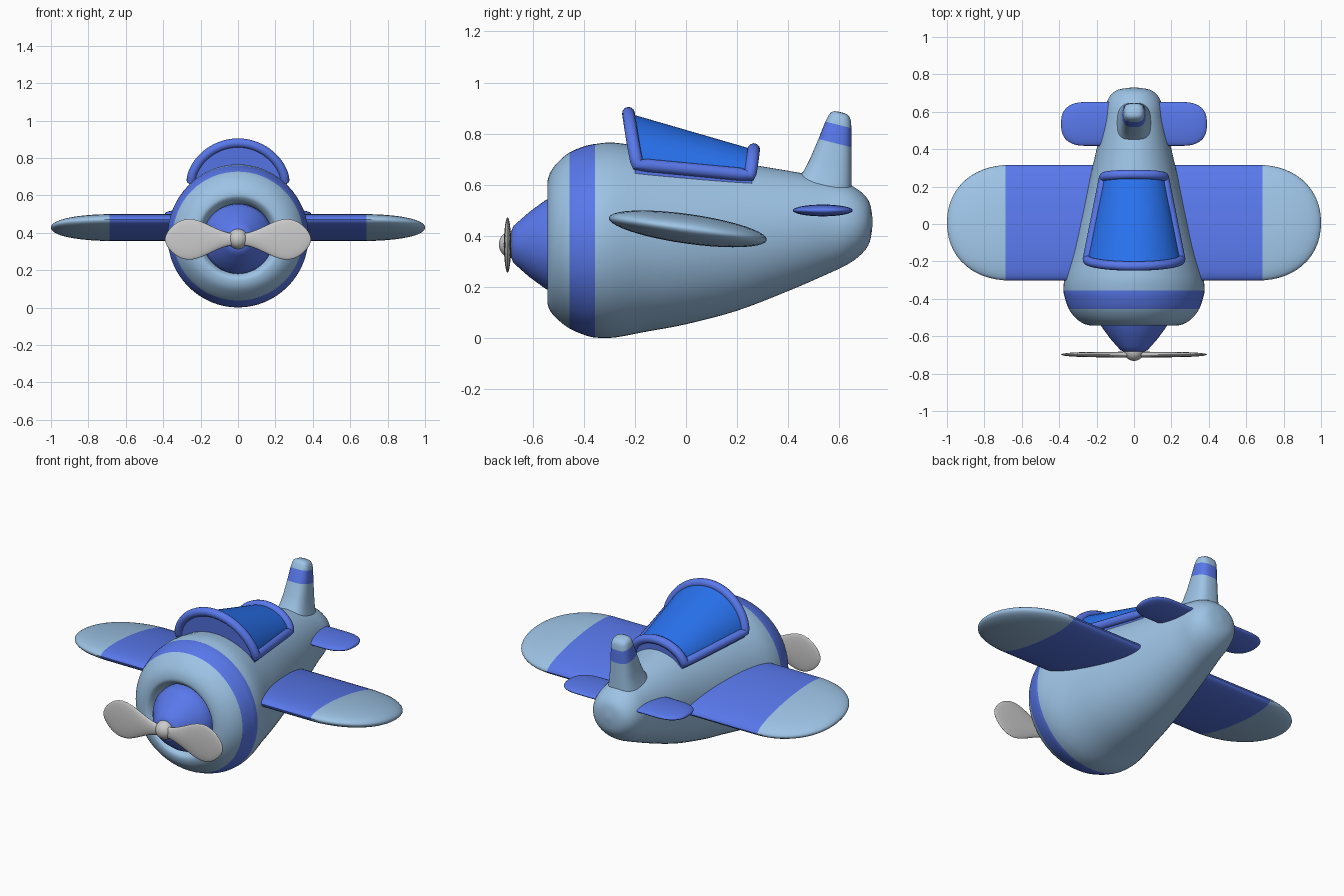
import bpy, bmesh
from math import sin, cos, pi, radians
from mathutils import Vector, Matrix

if "Cube" in bpy.data.objects:
    bpy.data.objects.remove(bpy.data.objects["Cube"])


def material(name, rgb):
    m = bpy.data.materials.new(name)
    m.diffuse_color = (*rgb, 1)
    m.use_nodes = True
    m.node_tree.nodes["Principled BSDF"].inputs["Base Color"].default_value = m.diffuse_color
    return m


LIGHT = material("light_blue", (0.34, 0.55, 0.79))
BLUE = material("royal_blue", (0.10, 0.19, 0.84))
GLASS = material("glass_blue", (0.022, 0.17, 0.88))


def loft(name, rings, mats=(), pick=None, closed=True, caps=True):
    """Skin a list of equal rings; pick(ring_index) chooses the material slot."""
    bm = bmesh.new()
    vs = [[bm.verts.new(p) for p in r] for r in rings]
    n = len(rings[0])
    for i in range(len(vs) - 1):
        for j in range(n if closed else n - 1):
            k = (j + 1) % n
            f = bm.faces.new((vs[i][j], vs[i][k], vs[i + 1][k], vs[i + 1][j]))
            if pick:
                f.material_index = pick(i)
    if caps:
        for end, i in ((vs[0], 0), (vs[-1], len(vs) - 2)):
            f = bm.faces.new(end)
            if pick:
                f.material_index = pick(i)
    bmesh.ops.recalc_face_normals(bm, faces=bm.faces)
    me = bpy.data.meshes.new(name)
    bm.to_mesh(me)
    bm.free()
    for m in mats:
        me.materials.append(m)
    ob = bpy.data.objects.new(name, me)
    bpy.context.collection.objects.link(ob)
    return ob


def power(v, e):
    return abs(v) ** e * (1 if v >= 0 else -1)


def angles(n):
    return [2 * pi * i / n for i in range(n)]


# Fuselage: y, bottom z, top z, half width, from inside the nose lip to the tail
stations = [(-.44, .20, .55, .175), (-.50, .185, .56, .188), (-.535, .165, .585, .21),
            (-.542, .14, .61, .235), (-.53, .105, .65, .275), (-.50, .072, .69, .315),
            (-.455, .038, .727, .348), (-.40, .014, .75, .368), (-.355, .003, .76, .377),
            (-.28, .003, .765, .37), (-.15, .027, .745, .335), (0, .055, .72, .298),
            (.2, .108, .688, .247), (.4, .185, .655, .2), (.55, .25, .627, .165),
            (.63, .288, .605, .152), (.685, .328, .572, .128), (.718, .375, .53, .085),
            (.73, .445, .465, .01)]
S = [Vector(s) for s in stations]
fine = []
for i in range(len(S) - 1):
    a, b, c, d = S[max(i - 1, 0)], S[i], S[i + 1], S[min(i + 2, len(S) - 1)]
    for k in range(4):
        t = k / 4
        fine.append(.5 * (2 * b + (c - a) * t + (2 * a - 5 * b + 4 * c - d) * t * t
                          + (3 * b - a - 3 * c + d) * t ** 3))
fine.append(S[-1])
rings = [[(w * cos(t), y, (lo + hi) / 2 + (hi - lo) / 2 * sin(t)) for t in angles(64)]
         for y, lo, hi, w in fine]
loft("fuselage", rings, (LIGHT, BLUE), lambda i: 1 if 24 <= i < 32 else 0)

# Nose cone, sunk into the cowl
cone = [(-.43, .19), (-.50, .188), (-.53, .183), (-.55, .173), (-.613, .127),
        (-.655, .09), (-.675, .072), (-.684, .05)]
loft("nose_cone", [[(r * cos(t), y, .367 + r * sin(t)) for t in angles(48)] for y, r in cone], (BLUE,))


def flat_span(name, xs, size, centre, tilt=0, mats=(), pick=None):
    """Both-sided wing shape: size(|x|) gives half chord and half thickness."""
    xs = [-x for x in reversed(xs)] + xs
    rot = Matrix.Rotation(radians(tilt), 3, 'X')
    rings = []
    for x in xs:
        c, h = size(abs(x))
        rings.append([Vector((x, *centre)) + rot @ Vector((0, c * cos(t), h * sin(t)))
                      for t in angles(40)])
    return loft(name, rings, mats, (lambda i: pick(abs(xs[i] + xs[i + 1]) / 2)) if pick else None)


def tip_xs(x0, x1, extra):
    return extra + [x0 + (x1 - x0) * sin(pi / 2 * i / 14) for i in range(15)]


def tip_size(x0, x1, chord, thick, e):
    def size(x):
        s = min(max((x - x0) / (x1 - x0), 0), 1)
        k = max((1 - s ** e), 0) ** (1 / e)
        return max(chord * k, .003), max(thick * k, .001)
    return size


# Main wings with light tips, and tailplane
wing_xs = sorted(tip_xs(.66, 1, [.1, .35]) + [.687])
flat_span("wings", wing_xs, tip_size(.66, 1, .312, .058, 2.15), (.007, .428), -8,
          (BLUE, LIGHT), lambda x: 1 if x > .687 else 0)
flat_span("tailplane", tip_xs(.25, .39, [.05]), tip_size(.25, .39, .117, .023, 2.6),
          (.535, .50), 0, (BLUE,))

# Fin: centre z, leading y, trailing y, half width
fin = [(.55, .41, .65, .10), (.62, .46, .648, .08), (.68, .487, .648, .071),
       (.76, .518, .647, .063), (.835, .545, .647, .056), (.862, .557, .645, .052),
       (.877, .567, .64, .044), (.885, .58, .63, .028), (.887, .598, .612, .006)]
rings = []
for z, y0, y1, w in fin:
    ring = []
    for t in angles(40):
        y = (y0 + y1) / 2 + (y1 - y0) / 2 * power(cos(t), .7)
        ring.append((w * power(sin(t), .7), y, z - .25 * (y - .595)))
    rings.append(ring)
loft("tail_fin", rings, (LIGHT, BLUE), lambda i: 1 if i == 3 else 0)


# Canopy: arched sections narrowing to the rear
def arch(u, t, scale=1):
    s = max(sin(t), 0)
    y = -.225 + .49 * u + (.035 * (1 - u) - .015 * u) * (1 - s)
    w, h, base = .25 - .088 * u, .2 - .1 * u, .68 - .042 * u
    return Vector((w * scale * cos(t), y, base + h * scale * s ** 1.2))


ts = [pi * i / 32 for i in range(33)]
us = [i / 12 for i in range(13)]
loft("canopy_glass", [[arch(u, t) for t in ts] for u in us], (GLASS,), closed=False, caps=False)

body = []
for u in us:
    ring = [arch(-.02 + 1.04 * u, t, .98) for t in ts]
    drop = Vector((0, 0, .16))
    body.append([ring[0] - drop] + ring + [ring[-1] - drop])
loft("canopy_base", body, (BLUE,))

# Rounded canopy frame following the edge of the glass
path = [arch(0, t) for t in ts] + [arch(u, pi) for u in us[1:-1]]
path += [arch(1, t) for t in reversed(ts)] + [arch(u, 0) for u in us[-2:0:-1]]
cu = bpy.data.curves.new("canopy_frame", 'CURVE')
cu.dimensions = '3D'
cu.bevel_depth = .025
cu.bevel_resolution = 4
sp = cu.splines.new('POLY')
sp.points.add(len(path) - 1)
for p, co in zip(sp.points, path):
    p.co = (*co, 1)
sp.use_cyclic_u = True
cu.materials.append(BLUE)
frame = bpy.data.objects.new("canopy_frame", cu)
bpy.context.collection.objects.link(frame)
bpy.context.view_layer.objects.active = frame
frame.select_set(True)
bpy.ops.object.convert(target='MESH')


# Propeller blades: paddle outline, widest near the tip
def blade(x):
    s = min(x / .39, 1)
    w = (.03 + .085 * sin(min(s, 1) * pi / 1.45) ** 2.2) * max(1 - s ** 6, 0) ** .5
    return max(.015 * max(1 - s ** 4, 0) ** .5, .001), max(w, .002)


flat_span("propeller_blades", tip_xs(.2, .39, [.01, .05, .08, .11, .14, .17]), blade, (-.698, .365))

# Propeller hub
bpy.ops.mesh.primitive_uv_sphere_add(segments=32, ring_count=16, radius=.054, location=(0, -.678, .367))
bpy.context.object.name = "propeller_hub"

bpy.ops.object.select_all(action='SELECT')
bpy.ops.object.shade_smooth_by_angle(angle=radians(45))
